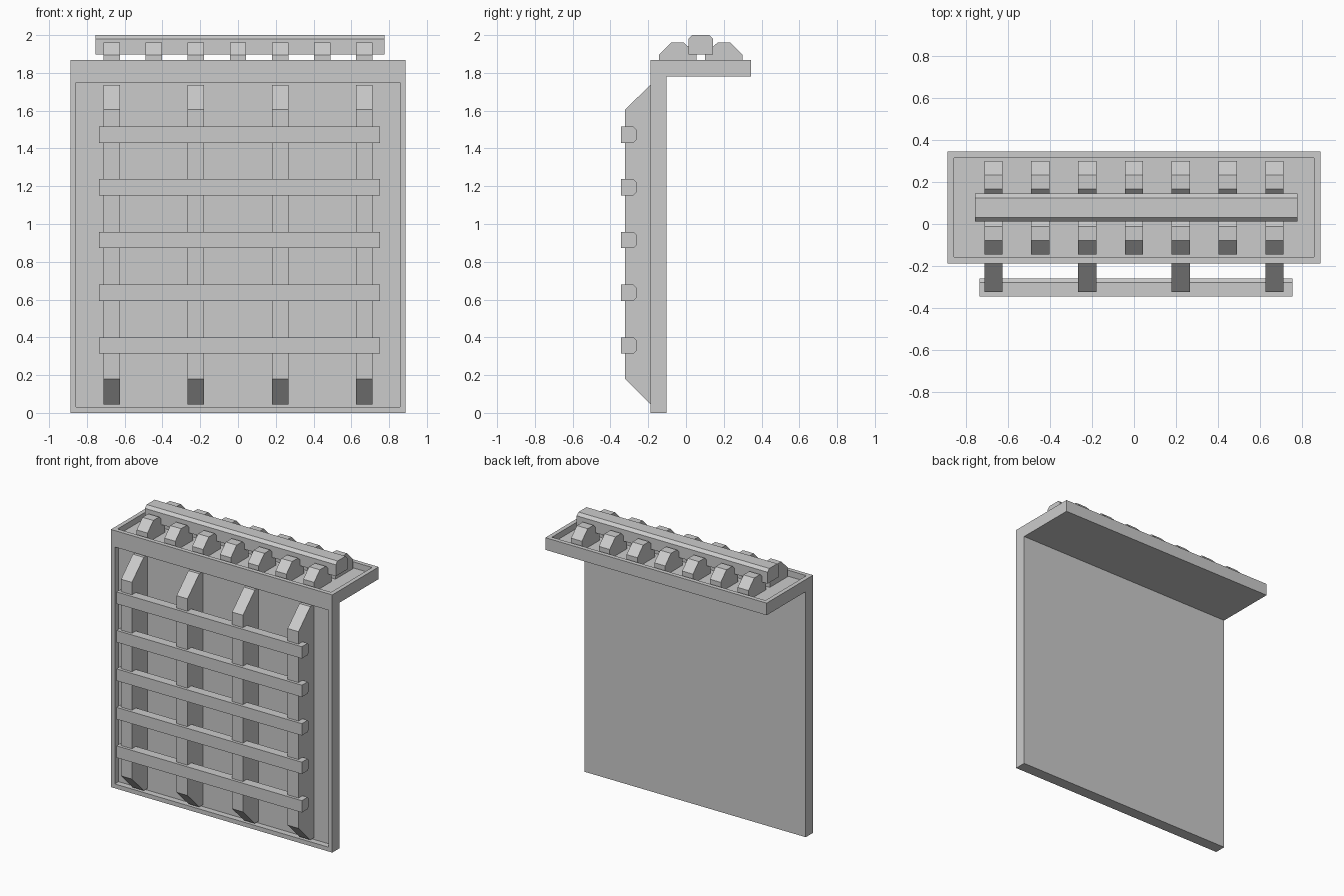
import bpy, bmesh
from mathutils import Vector

if "Cube" in bpy.data.objects:
    bpy.data.objects.remove(bpy.data.objects["Cube"])


def to_object(bm, name):
    bmesh.ops.recalc_face_normals(bm, faces=bm.faces)
    mesh = bpy.data.meshes.new(name)
    bm.to_mesh(mesh)
    bm.free()
    obj = bpy.data.objects.new(name, mesh)
    bpy.context.collection.objects.link(obj)
    return obj


def extrude_x(bm, profile, x0, x1):
    """Closed (y, z) profile swept from x0 to x1."""
    face = bm.faces.new([bm.verts.new((x0, y, z)) for y, z in profile])
    out = bmesh.ops.extrude_face_region(bm, geom=[face], use_keep_orig=True)
    verts = [g for g in out["geom"] if isinstance(g, bmesh.types.BMVert)]
    bmesh.ops.translate(bm, verts=verts, vec=(x1 - x0, 0, 0))
    bmesh.ops.recalc_face_normals(bm, faces=bm.faces)


def bar(name, profile, x0, x1):
    bm = bmesh.new()
    extrude_x(bm, profile, x0, x1)
    return to_object(bm, name)


RIM = 0.044      # rim width and recess depth
FRONT, BACK = -0.188, 0.344
HALF = 0.0435    # half width of the ribs

# L-shaped body: front panel and top tray, each with a recessed field
bm = bmesh.new()
extrude_x(bm, [(FRONT, 0), (FRONT, 1.78), (FRONT, 1.868), (BACK, 1.868),
               (BACK, 1.78), (-0.104, 1.78), (-0.104, 0)], -0.8875, 0.8875)
for normal in (Vector((0, -1, 0)), Vector((0, 0, 1))):
    bm.normal_update()
    face = max((f for f in bm.faces if f.normal.dot(normal) > 0.99),
               key=lambda f: f.calc_area())
    bmesh.ops.inset_individual(bm, faces=[face], thickness=RIM)
    out = bmesh.ops.extrude_discrete_faces(bm, faces=[face])
    bmesh.ops.translate(bm, verts=out["faces"][0].verts, vec=normal * -RIM)
to_object(bm, "panel_body")

# Upright ribs with bevelled ends
rib = [(FRONT + RIM, 0.045), (FRONT, 0.045), (-0.323, 0.18),
       (-0.323, 1.606), (FRONT, 1.736), (FRONT + RIM, 1.736)]
for i in range(4):
    x = -0.668 + i * 0.4453
    bar(f"upright_rib_{i + 1}", rib, x - HALF, x + HALF)

# Horizontal rails, chamfered on the inner side
for i in range(5):
    z = 0.357 + i * 0.279
    a, c = 0.043, 0.018
    bar(f"cross_rail_{i + 1}",
        [(-0.344, z - a), (-0.344, z + a), (-0.26 - c, z + a),
         (-0.26, z + a - c), (-0.26, z - a + c), (-0.26 - c, z - a)],
        -0.735, 0.753)

# Pairs of trapezoid blocks on the tray, mirrored about the ridge
MID = 0.078
block = [(0.222, 1.825), (0.222, 1.895), (0.156, 1.961),
         (0.089, 1.961), (0.022, 1.895), (0.022, 1.825)]
for i in range(7):
    x = -0.668 + i * 0.2227
    for side, label in ((-1, "front"), (1, "back")):
        bar(f"{label}_block_{i + 1}", [(MID + side * d, z) for d, z in block],
            x - HALF, x + HALF)

# Ridge beam with chamfered top edges
bar("ridge_beam",
    [(MID - 0.066, 1.897), (MID - 0.066, 1.98), (MID - 0.046, 2.0),
     (MID + 0.046, 2.0), (MID + 0.066, 1.98), (MID + 0.066, 1.897)],
    -0.755, 0.776)
